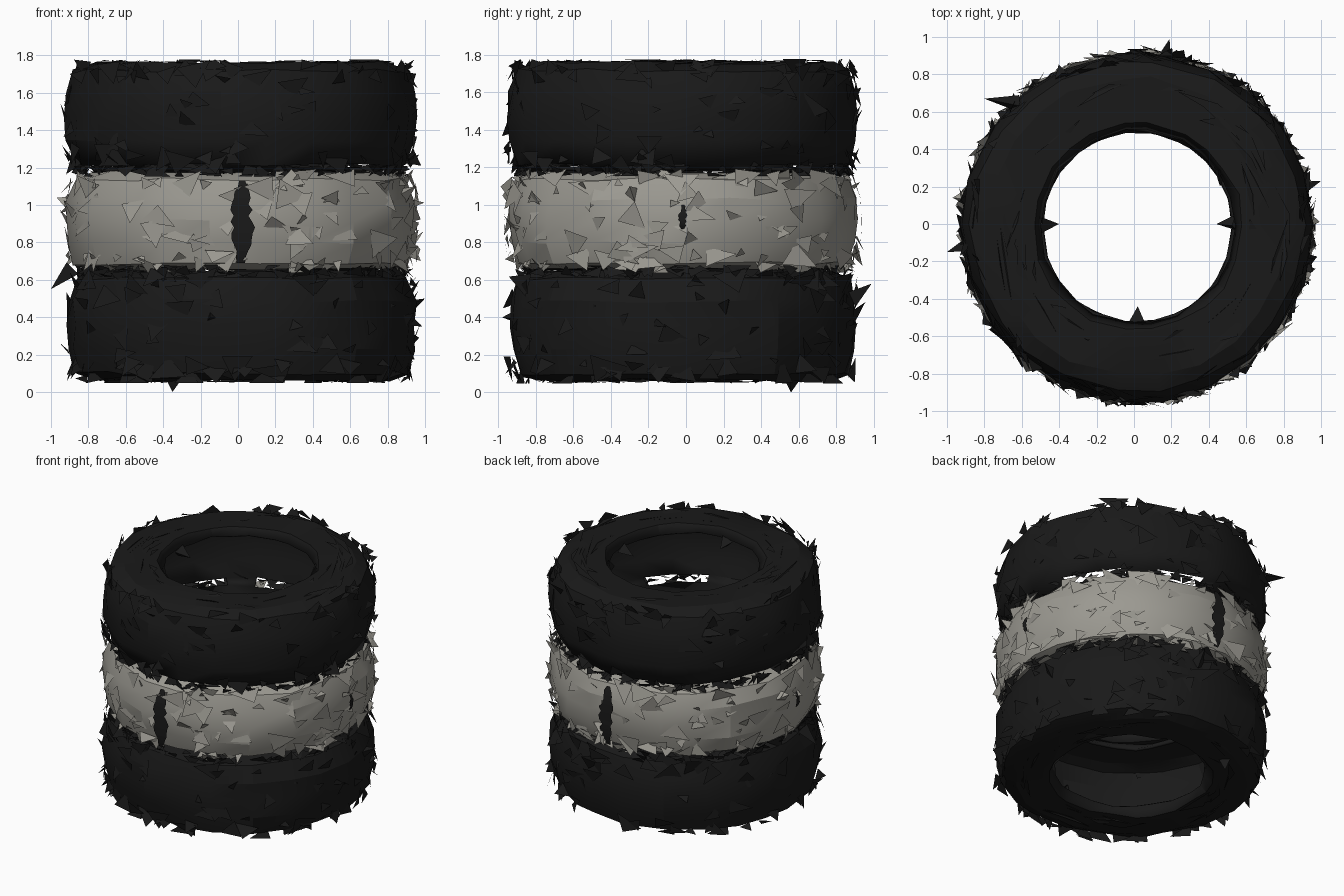
import bpy, bmesh, math, random
from mathutils import Vector

random.seed(7)
cube = bpy.data.objects.get("Cube")
if cube:
    bpy.data.objects.remove(cube)

CENTRE = Vector((0.018, -0.016, 0))
SIDES = 22


def material(name, colour):
    mat = bpy.data.materials.new(name)
    mat.use_nodes = True
    mat.diffuse_color = (*colour, 1)
    bsdf = mat.node_tree.nodes["Principled BSDF"]
    bsdf.inputs["Base Color"].default_value = (*colour, 1)
    bsdf.inputs["Roughness"].default_value = 0.9
    return mat


rubber = material("black rubber", (0.01, 0.01, 0.01))
paint = material("worn grey paint", (0.33, 0.32, 0.285))


def polar(r, angle, z):
    return CENTRE + Vector((r * math.cos(angle), r * math.sin(angle), z))


def finish(bm, name, mat, smooth=False):
    mesh = bpy.data.meshes.new(name)
    bm.to_mesh(mesh)
    bm.free()
    mesh.materials.append(mat)
    obj = bpy.data.objects.new(name, mesh)
    bpy.context.collection.objects.link(obj)
    if smooth:
        bpy.ops.object.select_all(action="DESELECT")
        obj.select_set(True)
        bpy.context.view_layer.objects.active = obj
        bpy.ops.object.shade_smooth_by_angle(angle=math.radians(20))
    return obj


def tyre(name, low, high, mat, torn):
    """Battered hollow tyre: tread, two sidewalls and turned-in beads, lined in black."""
    h = high - low
    section = [(0.515, 0.1), (0.56, 0.01), (0.80, 0.01), (0.89, 0.07), (0.93, 0.28),
               (0.935, 0.5), (0.93, 0.72), (0.89, 0.92), (0.80, 0.99), (0.56, 0.99),
               (0.515, 0.9)]
    bm = bmesh.new()
    rings = []
    for i in range(SIDES):
        a = math.tau * (i + random.uniform(-0.2, 0.2)) / SIDES
        rings.append([bm.verts.new(polar(r + random.uniform(-0.014, 0.014), a,
                                         low + t * h + random.uniform(-0.01, 0.01)))
                      for r, t in section])
    for i, ring in enumerate(rings):
        after = rings[(i + 1) % SIDES]
        for j in range(len(section) - 1):
            # Missing patches along the lower shoulder
            if j == 2 and random.random() < torn:
                continue
            face = bm.faces.new((ring[j], after[j], after[j + 1], ring[j + 1]))
            # Only the tread and shoulders are painted
            face.material_index = int(max(section[j][0], section[j + 1][0]) < 0.85)
    obj = finish(bm, name, mat, smooth=True)
    obj.data.materials.append(rubber)
    shell = obj.modifiers.new("wall thickness", "SOLIDIFY")
    shell.thickness = 0.02
    shell.offset = -1
    shell.material_offset = 1
    shell.material_offset_rim = 1


def shards(name, low, high, mat, count, biggest):
    """Loose torn flakes on the tread, thickest along both shoulders."""
    bm = bmesh.new()
    for _ in range(count):
        a = random.uniform(0, math.tau)
        place = random.random()
        if place < 0.3:
            z = low + random.uniform(0, 0.09)
        elif place < 0.6:
            z = high - random.uniform(0, 0.09)
        else:
            z = random.uniform(low + 0.05, high - 0.05)
        edge = min(z - low, high - z)
        r = 0.935 - max(0, 0.09 - edge) * 0.7
        size = random.uniform(0.035, biggest)
        turn = random.uniform(0, math.tau)
        corners = []
        for k in range(3):
            t = turn + k * math.tau / 3 + random.uniform(-0.5, 0.5)
            lift = random.uniform(0.005, 0.045) if k == 0 else random.uniform(-0.025, 0.004)
            zz = min(max(z + size * 0.7 * math.sin(t), low - 0.012), high + 0.012)
            corners.append(bm.verts.new(polar(r + lift, a + size * math.cos(t) / r, zz)))
        bm.faces.new(corners)
    finish(bm, name, mat)


def sidewall_flakes(name, z, count):
    """Long thin flakes lying along a flat outer sidewall."""
    bm = bmesh.new()
    for _ in range(count):
        a = random.uniform(0, math.tau)
        r = random.uniform(0.6, 0.8)
        span = random.uniform(0.1, 0.3)
        bm.faces.new([bm.verts.new(polar(r + random.uniform(-0.04, 0.04), a + s * span,
                                         z + random.uniform(-0.014, 0.014)))
                      for s in (-1, 0, 1)])
    finish(bm, name, rubber)


def spikes(name, mat, tips):
    """Larger torn points: each tip stands on a small base at the tyre surface."""
    bm = bmesh.new()
    for tip, root in tips:
        tip, root = Vector(tip), Vector(root)
        out = (tip - root).normalized()
        side = out.orthogonal().normalized()
        base = [bm.verts.new(root + 0.05 * (side * math.cos(t) + out.cross(side) * math.sin(t)))
                for t in (0, 2.2, 4.1)]
        top = bm.verts.new(tip)
        for k in range(3):
            bm.faces.new((base[k], base[(k + 1) % 3], top))
    bmesh.ops.recalc_face_normals(bm, faces=bm.faces)
    finish(bm, name, mat)


def split(name, angle, low, high, half):
    """Ragged dark split in the painted tread, widest halfway up."""
    bm = bmesh.new()
    steps = 14
    rows = []
    for i in range(steps + 1):
        t = i / steps
        w = half * (0.35 + 0.65 * math.sin(math.pi * t))
        rows.append([bm.verts.new(polar(0.952 - 0.03 * abs(2 * t - 1) ** 3,
                                        angle + s * w * random.uniform(0.6, 1.3),
                                        low + t * (high - low))) for s in (-1, 1)])
    for (a, b), (c, d) in zip(rows, rows[1:]):
        bm.faces.new((a, b, d, c))
    finish(bm, name, rubber)


# The three stacked tyres with their torn flakes
for name, low, high, mat, count, biggest, torn in (
        ("bottom", 0.06, 0.655, rubber, 170, 0.12, 0),
        ("middle", 0.65, 1.18, paint, 210, 0.13, 0),
        ("top", 1.175, 1.765, rubber, 170, 0.12, 0.35)):
    tyre(name + "_tyre", low, high, mat, torn)
    shards(name + "_tyre_flakes", low, high, mat, count, biggest)

# Flakes on the exposed sidewalls
sidewall_flakes("top_sidewall_flakes", 1.762, 45)
sidewall_flakes("bottom_sidewall_flakes", 0.063, 45)

# Splits in the painted tyre
for i, side in enumerate(("left", "back", "right", "front")):
    wide = i % 2 == 1
    z0, z1 = (0.69, 1.13) if wide else (0.86, 1.0)
    split(side + "_split", i * math.pi / 2, z0, z1, 0.06 if wide else 0.022)

# Black scraps caught in the seams between tyres
for name, z in (("lower_seam_scraps", 0.645), ("upper_seam_scraps", 1.185)):
    shards(name, z - 0.02, z + 0.02, rubber, 130, 0.09)

# Large torn points, outside and inside the hole
spikes("black_torn_points", rubber, [
    ((-1.0, -0.15, 0.55), (-0.89, -0.12, 0.66)),
    ((1.0, 0.23, 0.5), (0.89, 0.2, 0.45)),
    ((-0.8, 0.67, 1.65), (-0.62, 0.64, 1.6)),
    ((0.19, 0.99, 0.58), (0.17, 0.88, 0.5)),
    ((-0.15, -0.98, 0.4), (-0.14, -0.89, 0.4)),
    ((-0.35, 0.56, 0.0), (-0.35, 0.56, 0.07)),
    ((0.44, 0.0, 1.66), (0.54, 0.0, 1.69)),
    ((-0.4, 0.0, 1.66), (-0.5, 0.0, 1.69)),
    ((0.02, -0.44, 1.66), (0.02, -0.53, 1.69)),
    ((0.46, 0.2, 1.66), (0.46, 0.3, 1.69))])
spikes("grey_torn_points", paint, [
    ((-0.97, 0.14, 1.04), (-0.89, 0.14, 1.0)),
    ((-0.78, 0.55, 1.1), (-0.72, 0.5, 1.05)),
    ((0.95, -0.3, 1.1), (0.87, -0.28, 1.05))])
